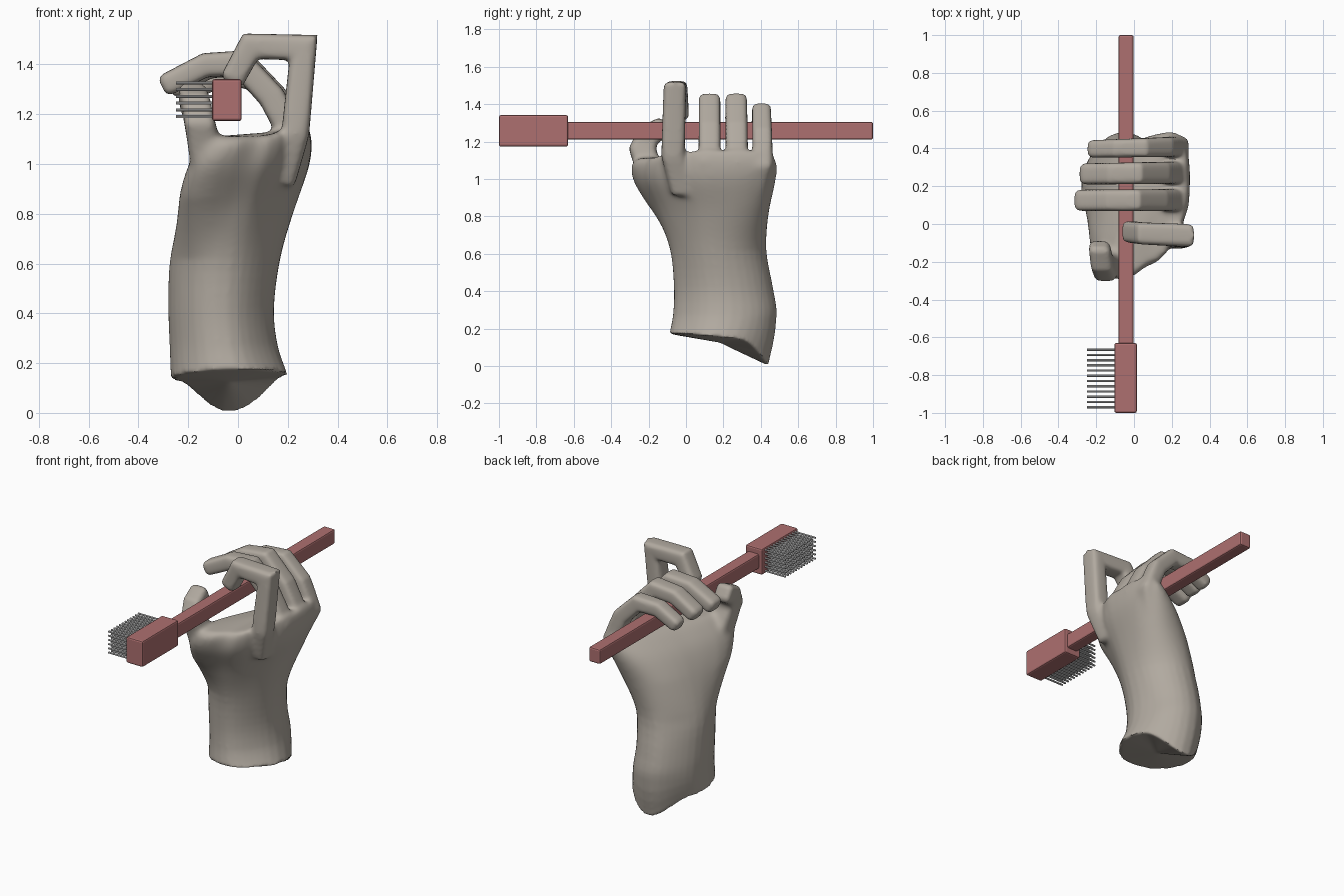
import bpy, bmesh, math
from mathutils import Vector, Matrix

if "Cube" in bpy.data.objects:
    bpy.data.objects.remove(bpy.data.objects["Cube"])

RED = (0.42, 0.16, 0.16, 1)
WARM_GREY = (0.44, 0.40, 0.35, 1)


def make_object(name, bm, colour=None):
    bmesh.ops.recalc_face_normals(bm, faces=bm.faces)
    mesh = bpy.data.meshes.new(name)
    bm.to_mesh(mesh)
    bm.free()
    ob = bpy.data.objects.new(name, mesh)
    bpy.context.collection.objects.link(ob)
    if colour:
        mat = bpy.data.materials.new(name + "_colour")
        mat.diffuse_color = colour
        mat.use_nodes = True
        mat.node_tree.nodes["Principled BSDF"].inputs["Base Color"].default_value = mat.diffuse_color
        mesh.materials.append(mat)
    return ob


def skin(bm, rings):
    """Bridge equal rings of points and close both ends with fans."""
    rows = [[bm.verts.new(p) for p in r] for r in rings]
    n = len(rows[0])
    for a, b in zip(rows, rows[1:]):
        for i in range(n):
            bm.faces.new((a[i], a[(i + 1) % n], b[(i + 1) % n], b[i]))
    for row in (rows[0], rows[-1]):
        c = bm.verts.new(sum((v.co for v in row), Vector()) / n)
        for i in range(n):
            bm.faces.new((row[i], row[(i + 1) % n], c))


def round_corners(pts, times=3):
    for _ in range(times):
        out = []
        for i, p in enumerate(pts):
            q = pts[(i + 1) % len(pts)]
            out += [p.lerp(q, 0.25), p.lerp(q, 0.75)]
        pts = out
    return pts


def smooth_rows(rows, steps):
    """Catmull-Rom interpolation of whole rows of numbers."""
    out = []
    for i in range(len(rows) - 1):
        a, b, c, d = (rows[max(i - 1, 0)], rows[i], rows[i + 1],
                      rows[min(i + 2, len(rows) - 1)])
        for s in range(steps):
            t = s / steps
            out.append([0.5 * (2 * q + (r - p) * t + (2 * p - 5 * q + 4 * r - u) * t * t
                               + (3 * q - p - 3 * r + u) * t ** 3)
                        for p, q, r, u in zip(a, b, c, d)])
    return out + [rows[-1]]


def digit(bm, path, side, wide, thick):
    """Sweep a rounded-square section along a path, mitred at the joints."""
    pts = [Vector(p) for p in path]
    end = (pts[-1] - pts[-2]).normalized()
    pts.insert(-1, pts[-1] - end * 0.02)
    side = Vector(side)
    rings = []
    last = len(pts) - 1
    for i, p in enumerate(pts):
        d0 = (pts[max(i, 1)] - pts[max(i, 1) - 1]).normalized()
        d1 = (pts[min(i + 1, last)] - pts[min(i, last - 1)]).normalized()
        t = (d0 + d1).normalized()
        nor = t.cross(side).normalized()
        f = i / last
        k = 0.75 if i == last else 1
        w = (wide[0] + (wide[1] - wide[0]) * f) * k
        h = (thick[0] + (thick[1] - thick[0]) * f) * k / max(t.dot(d0), 0.7)
        ring = []
        for j in range(20):
            a = math.tau * j / 20
            c, s = math.cos(a), math.sin(a)
            ring.append(p + side * w * math.copysign(abs(c) ** 0.5, c)
                        + nor * h * math.copysign(abs(s) ** 0.5, s))
        rings.append(ring)
    skin(bm, rings)


# Forearm and palm: z, then the four section corners (thumb, index, little finger, heel)
sections = [
    (0.13, -0.27, -0.09, 0.20, -0.09, 0.20, 0.44, -0.27, 0.44),
    (0.27, -0.275, -0.07, 0.16, -0.07, 0.16, 0.485, -0.275, 0.485),
    (0.42, -0.28, -0.065, 0.145, -0.065, 0.145, 0.465, -0.28, 0.465),
    (0.62, -0.275, -0.085, 0.165, -0.085, 0.175, 0.43, -0.27, 0.43),
    (0.82, -0.26, -0.18, 0.20, -0.13, 0.25, 0.455, -0.18, 0.43),
    (0.98, -0.24, -0.28, 0.26, -0.18, 0.30, 0.50, -0.06, 0.45),
    (1.07, -0.20, -0.30, 0.28, -0.17, 0.31, 0.51, 0.06, 0.46),
    (1.11, -0.16, -0.26, 0.27, -0.16, 0.29, 0.47, 0.13, 0.43),
]
rings = []
rows = smooth_rows(sections, 4)
for k, row in enumerate(rows):
    corners = [Vector((row[i], row[i + 1], row[0])) for i in (1, 3, 5, 7)]
    ring = round_corners(corners)
    mid = sum(corners, Vector()) / 4
    fade = max(0, 1 - k / 4)
    lift = max(0, 1 - (len(rows) - 1 - k) / 6)
    upper = max(0, min(1, (row[0] - 0.62) / 0.25))
    # swell at the thumb corner, slimmer index and heel corners
    gains = (-0.06 + 0.22 * upper, -0.11, -0.06 + 0.06 * upper, -0.11 + 0.11 * upper)
    for p in ring:
        near = min(range(4), key=lambda i: (corners[i] - p).length)
        out = (p - mid).xy
        hx, hy = (row[3] - row[1]) / 2, (row[8] - row[2]) / 2
        bend = math.sin(2 * math.atan2(out.y / hy, out.x / hx)) ** 2
        p.xy = mid.xy + out * (1 + gains[near] * bend)
        # slanted wrist cut with a dip at the back, raised knuckles
        dip = 0.12 * (max(p.y - 0.28, 0) / 0.16) ** 2
        p.z += fade * (0.035 - 0.1 * p.y + 0.04 * (p.x + 0.03) - dip)
        p.z += lift * 0.25 * max(p.x - 0.1, 0)
    rings.append(ring)
bm = bmesh.new()
skin(bm, rings)

# Fingers: y at knuckle and tip, half widths, half thicknesses, path in (x, z)
fingers = [
    (-0.08, -0.04, (0.064, 0.055), (0.058, 0.046),
     [(0.17, 0.92), (0.230, 1.12), (0.263, 1.468), (0.05, 1.473), (-0.03, 1.325)]),
    (0.127, 0.125, (0.06, 0.055), (0.06, 0.042),
     [(0.17, 0.92), (0.234, 1.09), (0.135, 1.27), (0.01, 1.405), (-0.13, 1.398), (-0.305, 1.31)]),
    (0.274, 0.265, (0.061, 0.055), (0.06, 0.042),
     [(0.17, 0.92), (0.236, 1.09), (0.145, 1.27), (0.02, 1.405), (-0.12, 1.392), (-0.275, 1.30)]),
    (0.415, 0.397, (0.056, 0.045), (0.058, 0.04),
     [(0.17, 0.92), (0.236, 1.07), (0.165, 1.24), (0.05, 1.355), (-0.09, 1.35), (-0.235, 1.27)]),
]
for y0, y1, wide, thick, path in fingers:
    n = len(path) - 1
    pts = [(x, y0 + (y1 - y0) * i / n, z) for i, (x, z) in enumerate(path)]
    pts[0] = (pts[0][0], 0.18 + (y0 - 0.18) * 0.75, pts[0][2])
    digit(bm, pts, (0, 1, 0), wide, thick)

# Thumb
digit(bm, [(-0.09, -0.06, 0.84), (-0.13, -0.19, 1.04), (-0.152, -0.234, 1.16),
           (-0.17, -0.20, 1.235), (-0.185, -0.105, 1.285)],
      (1, 0, 0), (0.07, 0.054), (0.08, 0.05))

# Fuse the hand into one smooth skin, with extra blending around the palm
hand = make_object("hand", bm, WARM_GREY)
bpy.context.view_layer.objects.active = hand
hand.select_set(True)
mod = hand.modifiers.new("fuse", 'REMESH')
mod.mode = 'VOXEL'
mod.voxel_size = 0.011
bpy.ops.object.modifier_apply(modifier="fuse")
palm = hand.vertex_groups.new(name="palm")
for v in hand.data.vertices:
    z = v.co.z
    palm.add([v.index], max(0, min(1, (z - 0.6) / 0.1, (1.2 - z) / 0.1)), 'REPLACE')
for name, group, count in (("blend", "palm", 25), ("soften", "", 5)):
    mod = hand.modifiers.new(name, 'SMOOTH')
    mod.vertex_group = group
    mod.factor = 0.5
    mod.iterations = count
    bpy.ops.object.modifier_apply(modifier=name)
bpy.ops.object.shade_smooth_by_angle(angle=math.radians(45))


# Brush handle and head
def block(name, lo, hi):
    lo, hi = Vector(lo), Vector(hi)
    bm = bmesh.new()
    bmesh.ops.create_cube(bm, size=1, matrix=Matrix.Translation((lo + hi) / 2)
                          @ Matrix.Diagonal((*(hi - lo), 1)))
    bmesh.ops.bevel(bm, geom=bm.edges[:], offset=0.01, segments=2,
                    profile=0.5, affect='EDGES')
    return make_object(name, bm, RED)


block("brush_handle", (-0.082, -0.65, 1.21), (-0.002, 1.0, 1.305))
block("brush_head", (-0.104, -1.0, 1.173), (0.015, -0.63, 1.341))

# Bristles
bm = bmesh.new()
for i in range(12):
    for j in range(6):
        at = Vector((-0.17, -0.97 + 0.0277 * i, 1.19 + 0.0272 * j))
        bmesh.ops.create_cone(bm, cap_ends=True, segments=8, radius1=0.006, radius2=0.006,
                              depth=0.16, matrix=Matrix.Translation(at)
                              @ Matrix.Rotation(math.pi / 2, 4, 'Y'))
make_object("bristles", bm)
